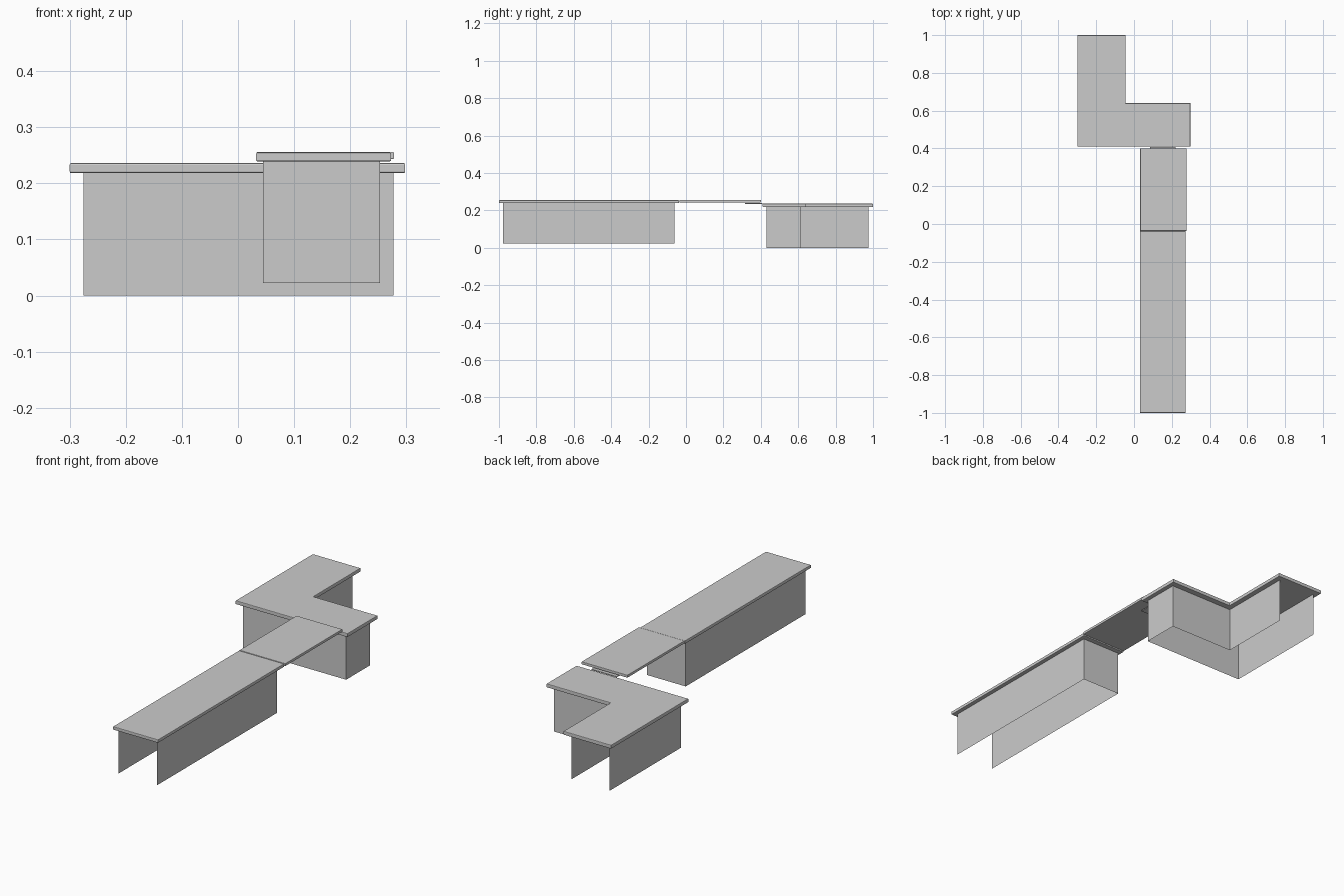
import bpy, bmesh

if "Cube" in bpy.data.objects:
    bpy.data.objects.remove(bpy.data.objects["Cube"])


def make_object(name, bm):
    bmesh.ops.recalc_face_normals(bm, faces=bm.faces)
    mesh = bpy.data.meshes.new(name)
    bm.to_mesh(mesh)
    bm.free()
    obj = bpy.data.objects.new(name, mesh)
    bpy.context.collection.objects.link(obj)
    return obj


def slab(name, outline, z0, z1, bevel=0.003):
    """Flat board from an outline, rounded along its top and bottom rims."""
    bm = bmesh.new()
    base = bm.faces.new([bm.verts.new((x, y, z0)) for x, y in outline])
    ext = bmesh.ops.extrude_face_region(bm, geom=[base], use_keep_orig=True)
    top = [g for g in ext["geom"] if isinstance(g, bmesh.types.BMVert)]
    bmesh.ops.translate(bm, verts=top, vec=(0, 0, z1 - z0))
    rims = [e for e in bm.edges if abs(e.verts[0].co.z - e.verts[1].co.z) < 1e-6]
    bmesh.ops.bevel(bm, geom=rims, offset=bevel, segments=2, profile=0.5,
                    affect='EDGES')
    return make_object(name, bm)


def panels(name, path, z0, z1):
    """Thin upright panels following an open path."""
    bm = bmesh.new()
    low = [bm.verts.new((x, y, z0)) for x, y in path]
    high = [bm.verts.new((x, y, z1)) for x, y in path]
    for i in range(len(path) - 1):
        bm.faces.new((low[i], low[i + 1], high[i + 1], high[i]))
    return make_object(name, bm)


def rect(x0, x1, y0, y1):
    return [(x0, y0), (x1, y0), (x1, y1), (x0, y1)]


# L-shaped rear counter: worktop and panels, open at the back end
slab("corner_worktop",
     [(-0.30, 0.41), (0.298, 0.41), (0.298, 0.64), (-0.045, 0.64),
      (-0.045, 1.0), (-0.30, 1.0)], 0.218, 0.236)
panels("corner_counter_panels",
       [(-0.275, 0.975), (-0.275, 0.43), (0.277, 0.43), (0.277, 0.612),
        (-0.07, 0.612), (-0.07, 0.975)], 0.0, 0.219)

# Long front counter: worktop and panels, open at the front end
slab("long_worktop", rect(0.032, 0.273, -1.0, -0.038), 0.239, 0.255)
panels("long_counter_panels",
       [(0.045, -0.978), (0.045, -0.062), (0.253, -0.062), (0.253, -0.978)],
       0.022, 0.24)

# Lift-up flap bridging the counters, and its support tab
slab("counter_flap", rect(0.033, 0.278, -0.036, 0.40), 0.243, 0.256, 0.002)
slab("flap_support_tab", rect(0.085, 0.22, 0.315, 0.408), 0.234, 0.239, 0.001)
